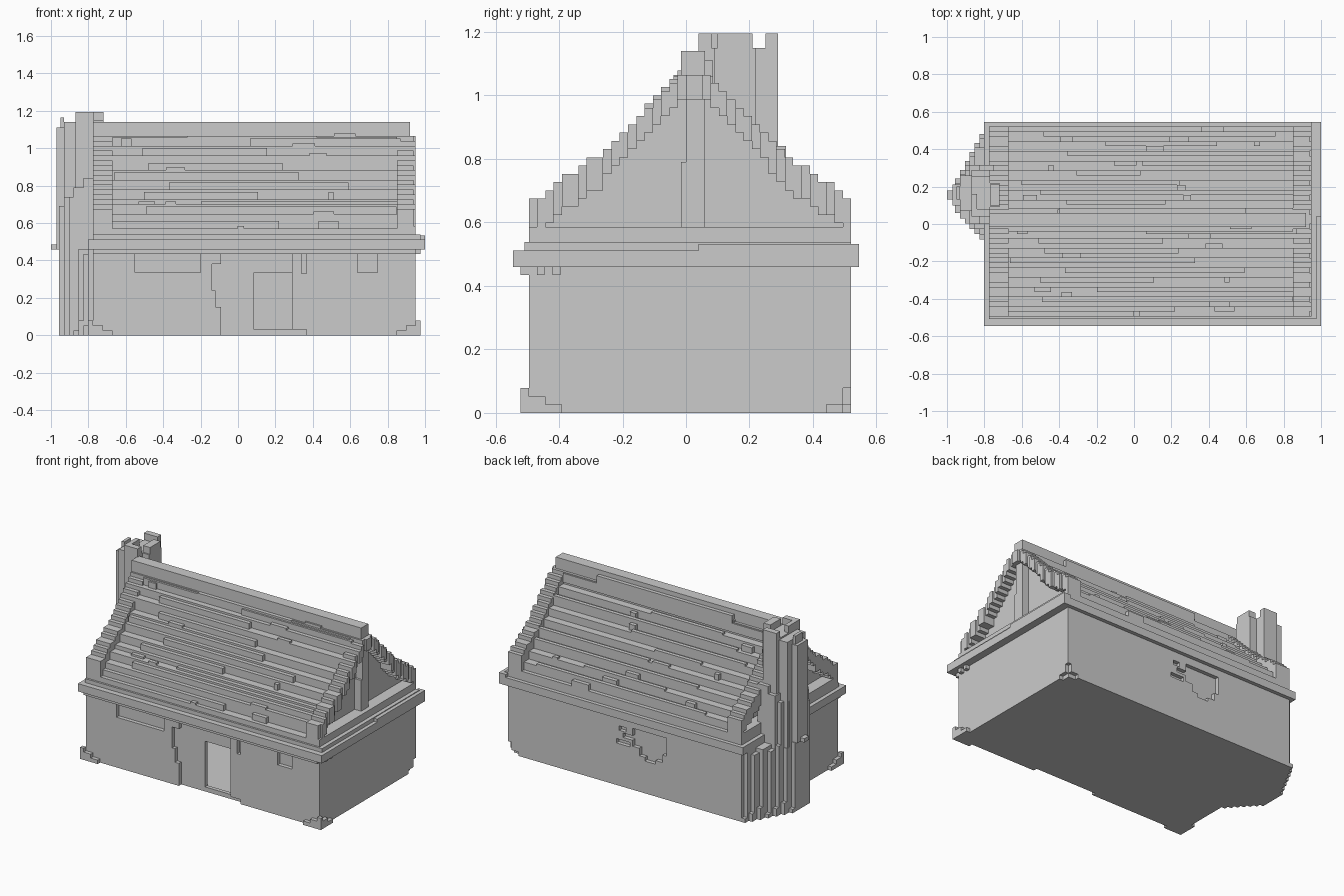
import bpy, bmesh, random
from mathutils import Matrix

random.seed(4)
V = 2 / 77  # size of one building block

if "Cube" in bpy.data.objects:
    bpy.data.objects.remove(bpy.data.objects["Cube"])

stone = bpy.data.materials.new("plain grey")
stone.use_nodes = True
GREY = (0.6, 0.6, 0.6, 1)
stone.diffuse_color = GREY
stone.node_tree.nodes["Principled BSDF"].inputs["Base Color"].default_value = GREY


def blocks(name, boxes):
    """One object made of boxes given as (x range, y range, z range)."""
    bm = bmesh.new()
    for ranges in boxes:
        mid = [(a + b) / 2 for a, b in ranges]
        size = [b - a for a, b in ranges]
        bmesh.ops.create_cube(bm, size=1, matrix=Matrix.Translation(mid) @ Matrix.Diagonal((*size, 1)))
    mesh = bpy.data.meshes.new(name)
    bm.to_mesh(mesh)
    bm.free()
    mesh.materials.append(stone)
    obj = bpy.data.objects.new(name, mesh)
    bpy.context.collection.objects.link(obj)
    return obj


def carve(target, *ranges):
    """Cut a box out of the target."""
    cutter = blocks("cutter", [ranges])
    cutter.hide_render = True
    mod = target.modifiers.new("carve", "BOOLEAN")
    mod.operation = "DIFFERENCE"
    mod.solver = "EXACT"
    mod.object = cutter
    bpy.context.view_layer.objects.active = target
    bpy.ops.object.modifier_apply(modifier=mod.name)
    bpy.data.objects.remove(cutter)


LEFT, RIGHT, FRONT, BACK, EAVE = -0.775, 0.95, -0.495, 0.52, 0.46

# Hollow walls with a floor
walls = blocks("walls", [((LEFT, RIGHT), (FRONT, BACK), (0, EAVE))])
carve(walls, (LEFT + 2 * V, RIGHT - 2 * V), (FRONT + 2 * V, BACK - 2 * V), (V, EAVE - V / 2))

# Shallow worn patches on the front wall, then the open doorway
skin = (FRONT - V, FRONT + V)
for xs, zs in [((-0.09, 0.29), (-V, 0.435)), ((-0.14, -0.08), (0.24, 0.38)),
               ((-0.12, -0.08), (0.15, 0.25)), ((0.28, 0.365), (-V, 0.03)),
               ((-0.55, -0.2), (0.335, 0.435)), ((0.34, 0.365), (0.33, 0.435)),
               ((0.64, 0.745), (0.335, 0.435))]:
    carve(walls, xs, skin, zs)
carve(walls, (0.085, 0.288), (FRONT - V, FRONT + 3 * V), (0.03, 0.335))

# Ragged worn patch on the back wall
back_skin = (BACK - V, BACK + V)
for xs, zs in [((-0.22, 0.03), (0.29, 0.41)), ((-0.19, -0.02), (0.24, 0.3)),
               ((0.02, 0.1), (0.33, 0.36)), ((0.05, 0.15), (0.28, 0.31)),
               ((0.08, 0.13), (0.37, 0.4)), ((-0.14, -0.06), (0.215, 0.25))]:
    carve(walls, xs, back_skin, zs)

# Chipped foot of one back corner
for along_x, along_y, high in ((3, 1, 1), (1, 3, 1), (1, 1, 3)):
    carve(walls, (RIGHT - along_x * V, RIGHT + V), (BACK - along_y * V, BACK + V), (-V, high * V))

# Stepped stones at the foot of the front corners
feet = []
for cx, sx in ((RIGHT, 1), (LEFT, -1)):
    for along_x, along_y, high in ((4, 1, 1), (1, 4, 1), (2, 1, 2), (1, 2, 2), (0, 0, 3)):
        feet.append((sorted((cx + sx * V, cx - sx * along_x * V)),
                     (FRONT - V, FRONT + along_y * V), (0, high * V)))
blocks("corner_stones", feet)

# Eave slab
blocks("eaves", [((LEFT - V, 1), (-0.545, 0.545), (EAVE, EAVE + 2 * V)),
                 ((LEFT, RIGHT + V), (FRONT - V / 2, BACK), (EAVE, EAVE + 3 * V)),
                 ((RIGHT, 1), (0.04, 0.545), (EAVE, EAVE + 2.8 * V))])
blocks("eave_drips", [((LEFT, RIGHT), (FRONT - V, FRONT), (EAVE - V, EAVE)),
                      ((RIGHT, RIGHT + V), (-0.47, -0.445), (EAVE - V, EAVE)),
                      ((RIGHT, RIGHT + V), (-0.42, -0.395), (EAVE - V, EAVE))])

# Heights by distance from the ridge: the gable rakes stand proud of the main roof
RIDGE_Y = 0.02
RAKE = [(0.04, 1.07), (0.18, 0.92), (0.3, 0.81), (0.42, 0.73), (0.52, 0.65)]
ROOF = [(0.04, 1.06), (0.18, 0.9), (0.3, 0.78), (0.42, 0.67), (0.52, 0.56)]


def height(slope, y):
    d = min(max(abs(y - RIDGE_Y), slope[0][0]), slope[-1][0])
    for (d0, z0), (d1, z1) in zip(slope, slope[1:]):
        if d <= d1:
            return round((z0 + (z1 - z0) * (d - d0) / (d1 - d0)) / V) * V


BASE = EAVE + 2 * V
SILL = 0.585
courses, tiles, rakes = [], [], []
count = round((BACK - FRONT) / V)
step = (BACK - FRONT) / count
for i in range(count):
    ys = (FRONT + i * step, FRONT + (i + 1) * step)
    mid = sum(ys) / 2
    top = height(ROOF, mid)
    outer = min(top, height(ROOF, mid + (-step if i % 2 else step)))
    courses.append(((LEFT + 3 * V, RIGHT - 3 * V), ys, (EAVE, outer)))
    # Long uneven tiles, then short chips, lying on the course
    start = random.uniform(-0.7, 0.1)
    end = min(start + random.uniform(0.3, 1.4), 0.87)
    if i % 2:
        tiles.append(((start, end), ys, (outer - 2 * V, top + V / 2)))
    for _ in range(random.randint(0, 2)):
        start = random.uniform(-0.65, 0.7)
        tiles.append(((start, start + random.uniform(1, 5) * V), ys, (outer - 2 * V, top + V / 2)))
    # Gable rakes at both ends, thicker towards the eaves
    top = height(RAKE, mid)
    low = max(top - (4 if abs(mid) > 0.25 else 3) * V, BASE)
    rakes.append(((LEFT, -0.67), ys, (low, top)))
    rakes.append(((0.85, RIGHT - V * (i % 3 == 0) / 2), ys, (low, top)))
blocks("roof_courses", courses)
blocks("roof_tiles", tiles)
blocks("gable_rakes", rakes)
blocks("ridge_beam", [((LEFT, 0.92), (-0.015, 0.06), (1.04, 1.14)),
                      ((-0.67, 0.85), (-0.04, 0.085), (1, 1.06)),
                      ((-0.4, 0.6), (0.06, 0.085), (1.04, 1.11)),
                      ((-0.27, 0.42), (-0.04, -0.015), (1.04, 1.065))])

# Gable sills and king posts
for name, xs, post in (("right", (0.85, RIGHT), (0.85, 0.92)), ("left", (LEFT, -0.67), (-0.75, -0.67))):
    blocks(name + "_gable_frame", [(xs, (FRONT, BACK), (BASE, SILL)),
                                   (post, (0, 0.06), (BASE, 1.1)),
                                   (post, (-0.015, 0), (BASE, 0.79))])

# Chimney: a half-round plinth and base against the wall, narrowing to a tall stack
base = []
for k in range(7):
    x = LEFT - k * V
    lo, hi = -0.11 + k * 0.028, min(0.53 - k * 0.048, BACK)
    base.append(((x - V, x + V), (lo, hi), (0, V * (1 + k % 3))))
    base.append(((x - V, x + V), (lo + V, hi - V), (0, EAVE - V * (k % 2))))
    base.append(((x - V, x + V), (max(lo, 0), min(hi - 0.05, 0.315)), (0, 0.84 - 0.05 * (k // 2))))
blocks("chimney_base", [b for b in base if b[0][0] > -0.96])
blocks("chimney_stack", [((-0.87, -0.77), (0.04, 0.29), (0, 1.15)),
                         ((-0.93, -0.87), (0.07, 0.26), (0, 1.14)),
                         ((-0.97, -0.93), (0.1, 0.21), (EAVE, 1.11)),
                         ((-0.95, -0.93), (0.13, 0.2), (EAVE, 1.165)),
                         ((-0.77, -0.72), (0.09, 0.22), (0.7, 1.15)),
                         ((-1, -0.97), (0.13, 0.18), (EAVE, EAVE + V))])
# Broken rim on top of the stack
blocks("chimney_rim", [((-0.87, -0.77), (0.04, 0.08), (1.1, 1.195)),
                       ((-0.87, -0.77), (0.25, 0.29), (1.1, 1.195)),
                       ((-0.77, -0.72), (0.1, 0.21), (1.1, 1.195)),
                       ((-0.87, -0.84), (0.08, 0.16), (1.1, 1.195))])
